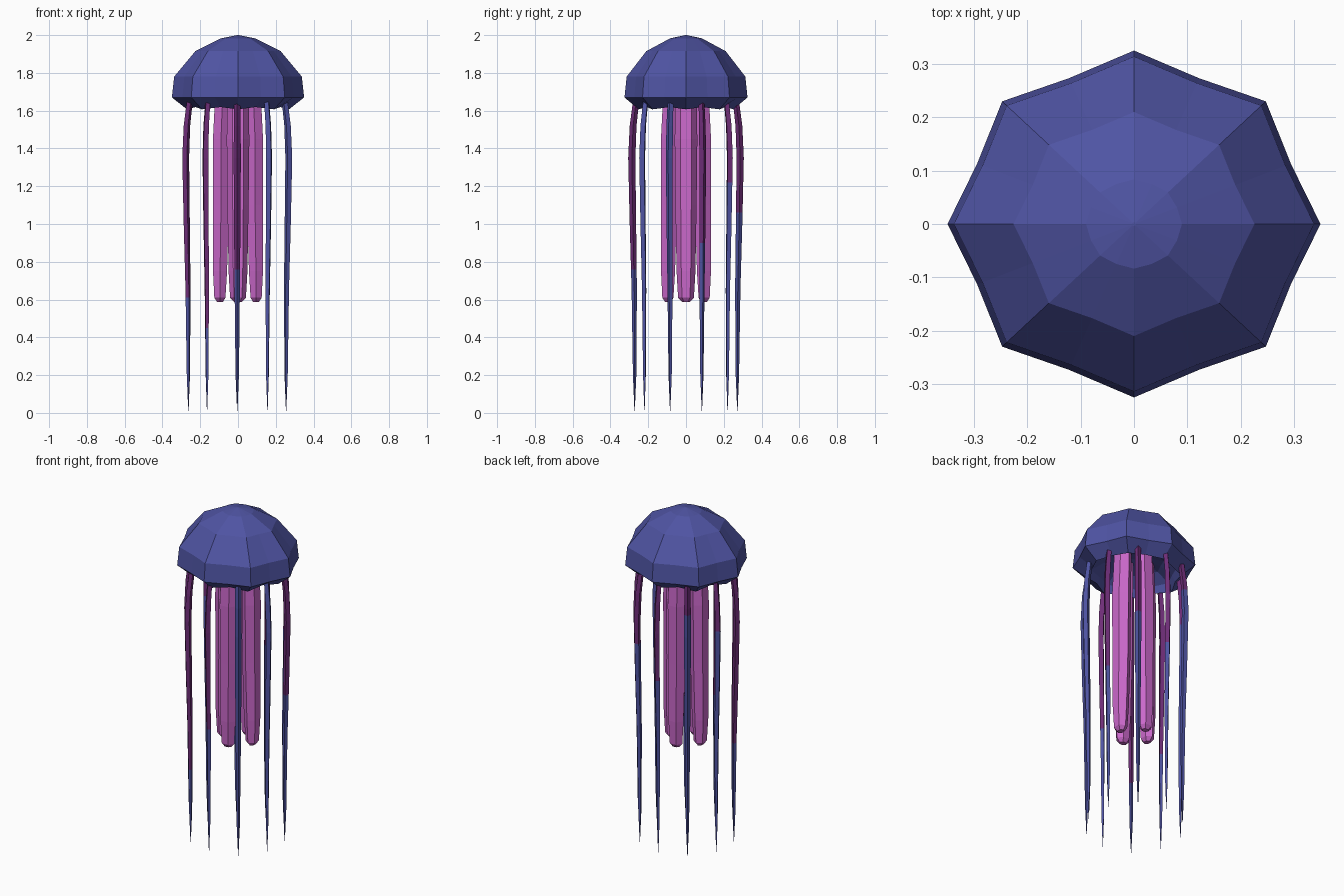
import bpy, math

if "Cube" in bpy.data.objects:
    bpy.data.objects.remove(bpy.data.objects["Cube"])

def material(name, rgb):
    m = bpy.data.materials.new(name)
    m.diffuse_color = (*rgb, 1)
    m.use_nodes = True
    m.node_tree.nodes["Principled BSDF"].inputs["Base Color"].default_value = m.diffuse_color
    return m

BLUE = material("deep blue", (0.078, 0.088, 0.365))
PURPLE = material("dark purple", (0.155, 0.026, 0.185))
PINK = material("orchid pink", (0.60, 0.14, 0.60))

def loft(name, rings, mats, rule=None):
    """Skin a list of equal-sized rings and cap both ends."""
    n = len(rings[0])
    verts = [p for ring in rings for p in ring]
    faces = [(i * n + j, i * n + (j + 1) % n, (i + 1) * n + (j + 1) % n, (i + 1) * n + j)
             for i in range(len(rings) - 1) for j in range(n)]
    for ring, rev in ((0, True), (len(rings) - 1, False)):
        c = len(verts)
        pts = rings[ring]
        verts.append(tuple(sum(p[k] for p in pts) / n for k in range(3)))
        for j in range(n):
            a, b = ring * n + j, ring * n + (j + 1) % n
            faces.append((b, a, c) if rev else (a, b, c))
    me = bpy.data.meshes.new(name)
    me.from_pydata(verts, [], faces)
    for m in mats:
        me.materials.append(m)
    if rule:
        for p in me.polygons:
            p.material_index = rule(p.center)
    me.update()
    ob = bpy.data.objects.new(name, me)
    bpy.context.collection.objects.link(ob)
    return ob

# Bell: eight-cornered dome with slightly pinched panels and a hollow underside
def bell_ring(r, z, pinch=0.985, lift=0.0):
    pts = []
    for k in range(16):
        a = k * math.pi / 8
        mid = k % 2
        rr = r * (math.cos(math.pi / 8) * pinch if mid else 1)
        pts.append((rr * math.cos(a), 0.93 * rr * math.sin(a), z + lift * mid))
    return pts

bell = [bell_ring(0.03, 1.73), bell_ring(0.17, 1.70), bell_ring(0.245, 1.655),
        bell_ring(0.27, 1.607, 0.97, 0.012), bell_ring(0.35, 1.67),
        bell_ring(0.338, 1.78), bell_ring(0.226, 1.915),
        bell_ring(0.09, 1.983, 1.05), bell_ring(0.004, 2.0)]
loft("bell", bell, [BLUE])

def limb_ring(angle, radius, z, rad, tan, sides, turn):
    """Cross-section of a hanging limb, aligned with its direction from the axis."""
    pts = []
    for k in range(sides):
        a = turn + k * math.tau / sides
        u, v = radius + rad * math.cos(a), tan * math.sin(a)
        pts.append((u * math.cos(angle) - v * math.sin(angle),
                    u * math.sin(angle) + v * math.cos(angle), z))
    return pts

# Tentacles: (height, distance from axis, half width), bottom to top
PATH = [(0.01, 0.272, 0.001), (0.2, 0.272, 0.009), (0.65, 0.274, 0.014),
        (1.0, 0.281, 0.017), (1.35, 0.287, 0.019), (1.52, 0.28, 0.018), (1.67, 0.262, 0.016)]

def path_at(z):
    for (z0, r0, w0), (z1, r1, w1) in zip(PATH, PATH[1:]):
        if z0 <= z <= z1:
            t = (z - z0) / (z1 - z0)
            return (z, r0 + t * (r1 - r0), w0 + t * (w1 - w0))

# Height where each tentacle changes from blue to purple (above 1.67: all blue)
CHANGE = [0.9, 1.22, 1.06, 1.48, 1.36, 0.61, 0.45, 0.76, 2, 2]
for i, cut in enumerate(CHANGE):
    angle = math.radians(18 + 36 * i)
    steps = PATH + ([path_at(cut)] if cut < 1.67 else [])
    rings = [limb_ring(angle, r, z, w, w, 4, 0) for z, r, w in sorted(steps)]
    ob = loft(f"tentacle_{i + 1}", rings, [BLUE, PURPLE], lambda c: int(c.z > cut))
    ob.location.x = -0.004

# Oral arms: four thick hanging arms around the axis
ARM = [(0.588, 0.095, 0.018, 0.022), (0.61, 0.096, 0.034, 0.042), (0.75, 0.095, 0.043, 0.05),
       (1.1, 0.09, 0.048, 0.056), (1.45, 0.09, 0.049, 0.06), (1.72, 0.08, 0.045, 0.055)]
for i in range(4):
    rings = [limb_ring(i * math.pi / 2, r, z, a, b, 6, math.pi / 6) for z, r, a, b in ARM]
    loft(f"oral_arm_{i + 1}", rings, [PINK])
